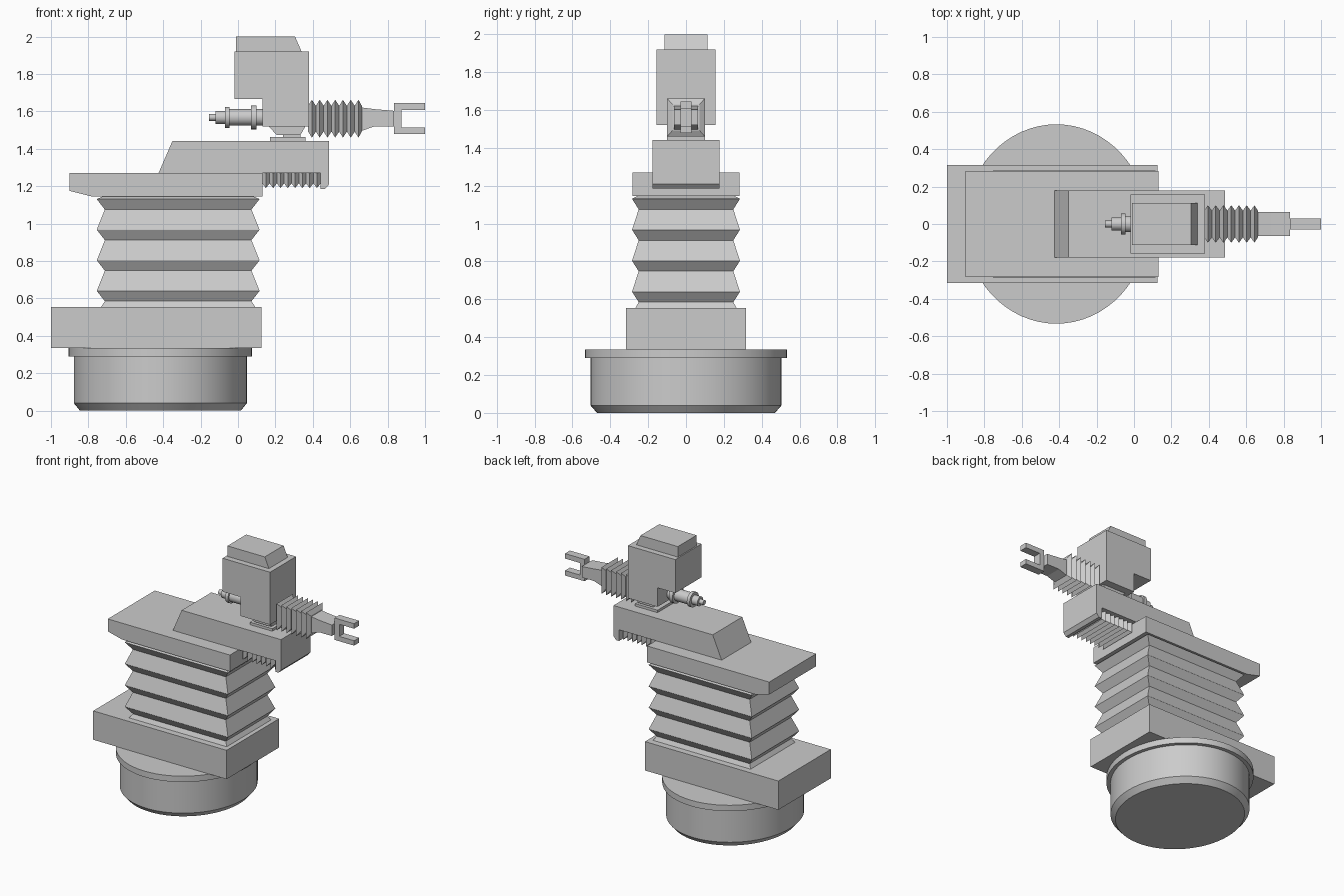
import bpy, bmesh
from math import cos, sin, pi

old = bpy.data.objects.get("Cube")
if old:
    bpy.data.objects.remove(old, do_unlink=True)

grey = bpy.data.materials.new("plain grey")
grey.use_nodes = True
COLOUR = (0.6, 0.6, 0.6, 1)
grey.diffuse_color = COLOUR
grey.node_tree.nodes["Principled BSDF"].inputs["Base Color"].default_value = COLOUR


def loft(name, rings):
    """Skin a list of point rings and cap both ends."""
    bm = bmesh.new()
    rows = [[bm.verts.new(p) for p in ring] for ring in rings]
    n = len(rows[0])
    for a, b in zip(rows, rows[1:]):
        for i in range(n):
            j = (i + 1) % n
            bm.faces.new((a[i], a[j], b[j], b[i]))
    bm.faces.new(rows[0])
    bm.faces.new(rows[-1])
    bmesh.ops.recalc_face_normals(bm, faces=bm.faces)
    mesh = bpy.data.meshes.new(name)
    bm.to_mesh(mesh)
    bm.free()
    mesh.materials.append(grey)
    obj = bpy.data.objects.new(name, mesh)
    bpy.context.collection.objects.link(obj)
    return obj


def smooth(obj):
    bpy.ops.object.select_all(action="DESELECT")
    obj.select_set(True)
    bpy.context.view_layer.objects.active = obj
    bpy.ops.object.shade_smooth_by_angle(angle=0.5)


def box(name, x0, x1, y, z0, z1):
    return prism(name, [(x0, z0), (x1, z0), (x1, z1), (x0, z1)], y)


def prism(name, outline, y):
    """Side outline in x and z, extruded to both sides."""
    return loft(name, [[(x, s * y, z) for x, z in outline] for s in (-1, 1)])


def rect_z(x0, x1, y, z):
    return [(x0, -y, z), (x1, -y, z), (x1, y, z), (x0, y, z)]


def rect_x(x, y, z0, z1):
    return [(x, -y, z0), (x, y, z0), (x, y, z1), (x, -y, z1)]


# Round base, slightly oval, with a flange
base = [(0.43, 0.47, 0), (0.4625, 0.505, 0.04), (0.4625, 0.505, 0.29),
        (0.49, 0.533, 0.29), (0.49, 0.533, 0.335)]
smooth(loft("round_base", [[(-0.415 + rx * cos(i * pi / 32), ry * sin(i * pi / 32), z)
                            for i in range(64)] for rx, ry, z in base]))

# Plates and the large bellows between them
box("lower_plate", -1, 0.125, 0.316, 0.335, 0.555)
prism("upper_plate", [(-0.9, 1.175), (-0.78, 1.145), (0.13, 1.145), (0.13, 1.27), (-0.9, 1.27)], 0.283)
rings = [rect_z(-0.735, 0.095, 0.27, 0.55)]
for k in range(4):
    z = 0.585 + 0.1635 * k
    rings += [rect_z(-0.712, 0.072, 0.25, z), rect_z(-0.755, 0.115, 0.285, z + 0.055)]
    rings += [rect_z(-0.755, 0.115, 0.285, z + 0.056)]
rings.append(rect_z(-0.712, 0.072, 0.25, 1.15))
loft("large_bellows", rings)

# Sliding arm with a row of teeth beneath its overhang
prism("arm", [(-0.425, 1.27), (0.44, 1.27), (0.44, 1.185), (0.465, 1.185),
              (0.487, 1.21), (0.487, 1.443), (-0.35, 1.443)], 0.178)
rings = []
for k in range(8):
    x = 0.13 + 0.039 * k
    rings += [rect_x(x, 0.13, 1.215, 1.28), rect_x(x + 0.019, 0.155, 1.19, 1.28)]
rings.append(rect_x(0.442, 0.13, 1.215, 1.28))
loft("arm_bellows", rings)

# Swivel and head
box("swivel_plate", 0.17, 0.36, 0.1, 1.44, 1.462)
box("swivel_neck", 0.24, 0.335, 0.075, 1.455, 1.49)
prism("swivel_cone", [(0.205, 1.475), (0.335, 1.475), (0.36, 1.52), (0.165, 1.52)], 0.1)
prism("head", [(-0.02, 1.665), (0.13, 1.665), (0.13, 1.52), (0.38, 1.52), (0.38, 1.92), (-0.02, 1.92)], 0.157)
prism("head_cap", [(-0.01, 1.92), (0.34, 1.92), (0.305, 2), (-0.01, 2)], 0.113)

# Rear plug, turned about the x axis
plug = [(-0.155, 0.018), (-0.12, 0.018), (-0.12, 0.035), (-0.07, 0.035), (-0.07, 0.056),
        (-0.045, 0.056), (-0.045, 0.044), (0.07, 0.044), (0.07, 0.064), (0.1, 0.064),
        (0.1, 0.044), (0.14, 0.044)]
smooth(loft("rear_plug", [[(x, r * cos(i * pi / 12), 1.568 + r * sin(i * pi / 12))
                           for i in range(24)] for x, r in plug]))

# Front bellows, wrist and forked gripper
rings = []
for k in range(7):
    x = 0.375 + 0.0415 * k
    rings += [rect_x(x, 0.072, 1.492, 1.63), rect_x(x + 0.02, 0.1, 1.46, 1.662)]
rings.append(rect_x(0.662, 0.072, 1.492, 1.63))
loft("front_bellows", rings)
loft("wrist", [rect_x(0.65, 0.063, 1.492, 1.622), rect_x(0.73, 0.063, 1.52, 1.612),
               rect_x(0.835, 0.063, 1.52, 1.603)])
prism("fork", [(0.835, 1.478), (1, 1.478), (1, 1.515), (0.875, 1.515), (0.875, 1.607),
               (1, 1.607), (1, 1.645), (0.835, 1.645)], 0.03)
